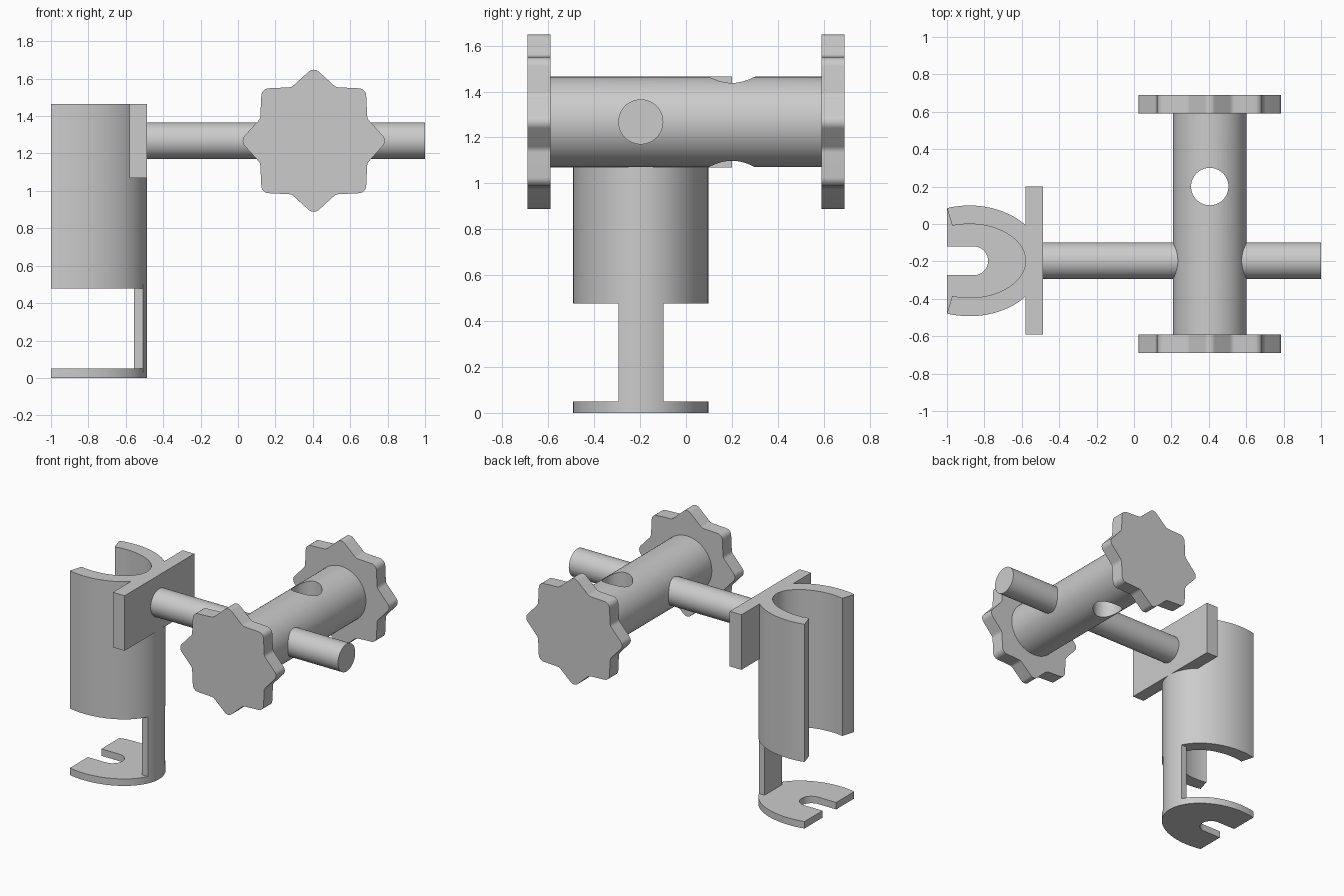
import bpy, bmesh
from math import sin, cos, pi, acos, tan
from mathutils import Vector, Matrix

if "Cube" in bpy.data.objects:
    bpy.data.objects.remove(bpy.data.objects["Cube"])

grey = bpy.data.materials.new("plain grey")
grey.use_nodes = True
COLOUR = (0.6, 0.6, 0.6, 1)
grey.diffuse_color = COLOUR
grey.node_tree.nodes["Principled BSDF"].inputs["Base Color"].default_value = COLOUR

HOLDER = Vector((-0.88, -0.197))     # centre of the oval holder
OUTER, INNER = (0.393, 0.296), (0.30, 0.197)
OPENING = acos(-0.12 / OUTER[0])     # where the oval is cut open
AXLE_X, AXLE_Z = 0.405, 1.268


def smooth(ob):
    bpy.ops.object.select_all(action="DESELECT")
    ob.select_set(True)
    bpy.context.view_layer.objects.active = ob
    bpy.ops.object.shade_smooth_by_angle(angle=pi / 6)


def finish(name, bm):
    bmesh.ops.recalc_face_normals(bm, faces=bm.faces)
    mesh = bpy.data.meshes.new(name)
    bm.to_mesh(mesh)
    bm.free()
    mesh.materials.append(grey)
    ob = bpy.data.objects.new(name, mesh)
    bpy.context.collection.objects.link(ob)
    return ob


def extrude(name, outline, z0, z1, matrix=Matrix()):
    """Prism from a flat outline, raised from z0 to z1 and then placed."""
    bm = bmesh.new()
    face = bm.faces.new([bm.verts.new((p[0], p[1], z0)) for p in outline])
    top = bmesh.ops.extrude_face_region(bm, geom=[face])["geom"]
    bmesh.ops.translate(bm, vec=(0, 0, z1 - z0),
                        verts=[v for v in top if isinstance(v, bmesh.types.BMVert)])
    bm.transform(matrix)
    smooth(finish(name, bm))


def cylinder(name, radius, length, centre, rotation=Matrix()):
    bm = bmesh.new()
    bmesh.ops.create_cone(bm, cap_ends=True, segments=64, radius1=radius,
                          radius2=radius, depth=length)
    bm.transform(Matrix.Translation(centre) @ rotation)
    return finish(name, bm)


def oval(radii, start, end, steps=48):
    angles = [start + (end - start) * i / steps for i in range(steps + 1)]
    return [HOLDER + Vector((radii[0] * cos(a), radii[1] * sin(a))) for a in angles]


def fillet(points, r, steps=6):
    """Round each corner of a polygon with a tangent arc."""
    result = []
    for i, corner in enumerate(points):
        a = (points[i - 1] - corner).normalized()
        b = (points[(i + 1) % len(points)] - corner).normalized()
        half = a.angle(b) / 2
        inward = (a + b).normalized()
        centre = corner + inward * r / sin(half)
        p = corner + a * r / tan(half) - centre
        q = corner + b * r / tan(half) - centre
        for k in range(steps + 1):
            result.append(centre + p.lerp(q, k / steps).normalized() * r)
    return result


# Oval sleeve, open on one side
extrude("holder_sleeve",
        oval(OUTER, -OPENING, OPENING) + oval(INNER, OPENING, -OPENING), 0.477, 1.465)

# Strut that joins the sleeve to the foot
half_width = 0.098
strut = acos((1 - (half_width / OUTER[1]) ** 2) ** 0.5)
extrude("holder_strut",
        oval(OUTER, -strut, strut, 16)
        + [(-0.555, HOLDER.y + half_width), (-0.555, HOLDER.y - half_width)], 0.03, 0.5)

# Foot plate with a rounded slot
slot_r, slot_x = 0.077, -0.857
slot = [(slot_x + slot_r * sin(a), HOLDER.y + slot_r * cos(a))
        for a in [pi * i / 24 for i in range(25)]]
extrude("holder_foot",
        oval(OUTER, -OPENING, OPENING) + [(-1, HOLDER.y + slot_r)] + slot
        + [(-1, HOLDER.y - slot_r)], 0, 0.05)

# Mounting plate
extrude("mounting_plate",
        [(-0.58, -0.59), (-0.487, -0.59), (-0.487, 0.2), (-0.58, 0.2)], 1.07, 1.465)

# Rod through the axle
smooth(cylinder("cross_rod", 0.098, 1.5, (0.25, HOLDER.y, AXLE_Z),
                Matrix.Rotation(pi / 2, 4, "Y")))

# Axle with a vertical hole
axle = cylinder("axle", 0.197, 1.2, (AXLE_X, 0, AXLE_Z), Matrix.Rotation(pi / 2, 4, "X"))
cutter = cylinder("hole_cutter", 0.1, 1, (AXLE_X, 0.2, AXLE_Z))
hole = axle.modifiers.new("hole", "BOOLEAN")
hole.operation, hole.solver, hole.object = "DIFFERENCE", "EXACT", cutter
bpy.context.view_layer.objects.active = axle
bpy.ops.object.modifier_apply(modifier="hole")
bpy.data.objects.remove(cutter)
smooth(axle)

# Eight-pointed knobs at both ends
star = [Vector((cos(i * pi / 8), sin(i * pi / 8))) * (0.31 if i % 2 else 0.394)
        for i in range(16)]
outline = fillet(star, 0.04)
for name, y in (("front_knob", -0.64), ("back_knob", 0.64)):
    place = Matrix.Translation((AXLE_X, y, AXLE_Z)) @ Matrix.Rotation(pi / 2, 4, "X")
    extrude(name, outline, -0.05, 0.05, place)
